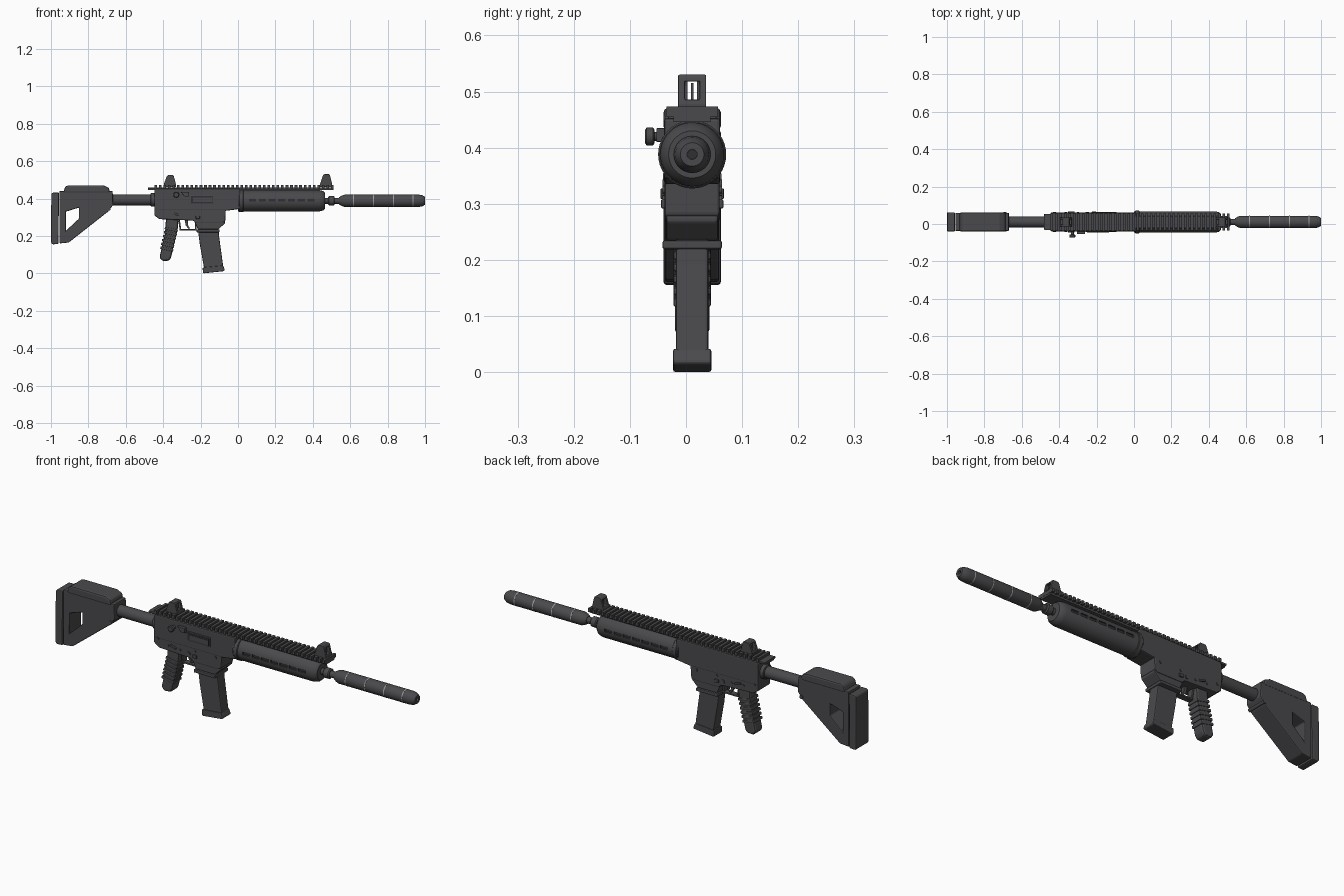
import bpy, bmesh, math
from mathutils import Matrix, Vector

CY, CZ = 0.011, 0.388          # bore axis


def mat(name, c):
    m = bpy.data.materials.new(name)
    m.diffuse_color = (*c, 1)
    return m


GREY = mat("gunmetal grey", (0.068, 0.068, 0.073))
DARK = mat("recess black", (0.03, 0.03, 0.033))
PALE = mat("pale ring grey", (0.34, 0.34, 0.35))


def finish(name, bm, m, bevel=0.0, smooth=False):
    bmesh.ops.recalc_face_normals(bm, faces=bm.faces)
    me = bpy.data.meshes.new(name)
    bm.to_mesh(me)
    bm.free()
    me.materials.append(m)
    ob = bpy.data.objects.new(name, me)
    bpy.context.collection.objects.link(ob)
    bpy.ops.object.select_all(action='DESELECT')
    bpy.context.view_layer.objects.active = ob
    ob.select_set(True)
    if smooth:
        bpy.ops.object.shade_smooth_by_angle(angle=math.radians(35))
    if bevel:
        b = ob.modifiers.new("bevel", 'BEVEL')
        b.width, b.segments, b.limit_method = bevel, 2, 'ANGLE'
    return ob


def box(name, c, s, m=GREY, bevel=0.0, tilt=0.0):
    bm = bmesh.new()
    M = Matrix.Translation(Vector(c)) @ Matrix.Rotation(tilt, 4, 'Y') @ Matrix.Diagonal((*s, 1))
    bmesh.ops.create_cube(bm, size=1, matrix=M)
    return finish(name, bm, m, bevel)


def prism(name, pts, half, m=GREY, bevel=0.0, cy=CY):
    """Side profile in x,z extruded across y."""
    bm = bmesh.new()
    a, b = ([bm.verts.new((x, cy + s * half, z)) for x, z in pts] for s in (-1, 1))
    bm.faces.new(a)
    bm.faces.new(b[::-1])
    for i in range(len(pts)):
        j = (i + 1) % len(pts)
        bm.faces.new((a[i], b[i], b[j], a[j]))
    return finish(name, bm, m, bevel)


def lathe(name, pts, m=GREY, n=32, origin=(0, CY, CZ), axis='X'):
    """Profile of (distance along axis, radius), turned round the axis."""
    bm = bmesh.new()
    rings = []
    for d, r in pts:
        ring = []
        for i in range(n):
            t = 2 * math.pi * i / n
            u, v = r * math.cos(t), r * math.sin(t)
            p = (d, u, v) if axis == 'X' else (u, d, v)
            ring.append(bm.verts.new(Vector(p) + Vector(origin)))
        rings.append(ring)
    for p, q in zip(rings, rings[1:]):
        for i in range(n):
            j = (i + 1) % n
            bm.faces.new((p[i], p[j], q[j], q[i]))
    bm.faces.new(rings[0])
    bm.faces.new(rings[-1])
    return finish(name, bm, m, smooth=True)


def cut(ob, cutter):
    md = ob.modifiers.new("cut", 'BOOLEAN')
    md.operation, md.object = 'DIFFERENCE', cutter
    bpy.context.view_layer.objects.active = ob
    bpy.ops.object.modifier_move_to_index(modifier="cut", index=0)
    bpy.ops.object.modifier_apply(modifier="cut")
    bpy.data.objects.remove(cutter)


# Shoulder stock with window, butt pad, cheek rest and tube
stock = prism("stock", [(-0.955, 0.44), (-0.67, 0.44), (-0.668, 0.365), (-0.695, 0.33),
                        (-0.905, 0.165), (-0.955, 0.16)], 0.048, bevel=0.01)
cut(stock, prism("stock_window", [(-0.92, 0.33), (-0.85, 0.352), (-0.85, 0.293), (-0.92, 0.228)], 0.1))
prism("butt_pad", [(-0.998, 0.425), (-0.99, 0.432), (-0.957, 0.432), (-0.96, 0.157),
                   (-0.992, 0.155), (-1.0, 0.165)], 0.051, bevel=0.008)
prism("cheek_rest", [(-0.935, 0.43), (-0.925, 0.462), (-0.91, 0.471), (-0.72, 0.471),
                     (-0.69, 0.458), (-0.685, 0.43)], 0.051, bevel=0.008)
lathe("stock_screw", [(-0.052, 0.009), (0.052, 0.009)], n=12, origin=(-0.69, CY, 0.345), axis='Y')
lathe("stock_tube", [(-0.69, 0.029), (-0.44, 0.029)], origin=(0, CY, 0.393))
lathe("tube_collar", [(-0.468, 0.032), (-0.465, 0.036), (-0.446, 0.036)], origin=(0, CY, 0.393))

# Receiver: upper slab, lower frame, magazine well
prism("upper_receiver", [(-0.447, 0.335), (-0.447, 0.445), (-0.44, 0.453), (0.012, 0.453),
                         (0.012, 0.345), (-0.06, 0.335)], 0.05, bevel=0.007)
prism("lower_receiver", [(-0.447, 0.345), (-0.447, 0.31), (-0.42, 0.29), (-0.24, 0.282),
                         (-0.225, 0.268), (-0.085, 0.268), (-0.068, 0.28), (-0.065, 0.345)],
      0.049, bevel=0.005)
prism("magazine_well", [(-0.235, 0.28), (-0.22, 0.25), (-0.215, 0.235), (-0.105, 0.235),
                        (-0.07, 0.268), (-0.07, 0.28)], 0.046, bevel=0.004)
box("magazine_well_lip", (-0.16, CY, 0.227), (0.122, 0.106, 0.016), bevel=0.004)

# Ejection port in the front side with a bolt inside
port = (-0.193, CY - 0.05, 0.395)
box("port_frame", port, (0.132, 0.008, 0.048), bevel=0.002)
box("port_recess", (port[0], port[1] - 0.0035, port[2]), (0.118, 0.004, 0.036), DARK)
box("bolt", (port[0] + 0.005, port[1] - 0.005, port[2] - 0.002), (0.104, 0.004, 0.024))
prism("case_deflector", [(-0.305, 0.435), (-0.262, 0.435), (-0.262, 0.41), (-0.285, 0.41)],
      0.01, cy=CY - 0.054, bevel=0.002)
lathe("charging_stem", [(-0.07, 0.008), (0, 0.008)], n=16, origin=(-0.33, CY, 0.42), axis='Y')
lathe("charging_knob", [(-0.084, 0.012), (-0.081, 0.016), (-0.07, 0.016), (-0.067, 0.012)],
      n=20, origin=(-0.33, CY, 0.42), axis='Y')

# Pins and controls on both sides
for i, (x, z, r) in enumerate([(-0.425, 0.335, 0.008), (-0.365, 0.315, 0.006), (-0.30, 0.31, 0.006),
                               (-0.25, 0.305, 0.01), (-0.215, 0.325, 0.006), (-0.10, 0.325, 0.007)]):
    lathe("pin_%d" % i, [(-0.053, r), (0.053, r)], n=12, origin=(x, CY, z), axis='Y')
for s in (-1, 1):
    box("selector_lever", (-0.335, CY + s * 0.052, 0.318), (0.035, 0.009, 0.01), bevel=0.002, tilt=0.3)
    box("magazine_catch", (-0.215, CY + s * 0.051, 0.30), (0.022, 0.009, 0.016), bevel=0.002)

# Trigger and guard
prism("trigger", [(-0.285, 0.285), (-0.268, 0.285), (-0.268, 0.26), (-0.257, 0.24),
                  (-0.265, 0.238), (-0.28, 0.258)], 0.009)
box("guard_bottom", (-0.267, CY, 0.232), (0.094, 0.03, 0.008), bevel=0.002)
box("guard_front", (-0.226, CY, 0.255), (0.009, 0.03, 0.05), bevel=0.002)
box("guard_rear", (-0.311, CY, 0.257), (0.009, 0.03, 0.055), bevel=0.002, tilt=-0.15)

# Grip with raised finger bands
prism("grip", [(-0.385, 0.295), (-0.318, 0.295), (-0.322, 0.24), (-0.358, 0.085), (-0.368, 0.068),
               (-0.405, 0.066), (-0.42, 0.085), (-0.39, 0.215)], 0.031, bevel=0.01)
for i in range(6):
    z = 0.235 - i * 0.021
    box("grip_band_%d" % i, (-0.357 - (0.235 - z) * 0.225, CY, z), (0.071, 0.067, 0.014),
        bevel=0.004, tilt=0.21)

# Magazine and floor plate
prism("magazine", [(-0.215, 0.24), (-0.105, 0.24), (-0.1, 0.19), (-0.078, 0.03),
                   (-0.18, 0.02), (-0.205, 0.16)], 0.029, bevel=0.005)
prism("magazine_floor", [(-0.189, 0.032), (-0.08, 0.042), (-0.07, 0.018), (-0.075, 0.012),
                         (-0.185, 0.0), (-0.188, 0.006)], 0.034, bevel=0.004)

# Round handguard with slots along both sides
guard = lathe("handguard", [(0.0, 0.057), (0.435, 0.057), (0.455, 0.052), (0.466, 0.042)], n=40)
for i in range(7):
    for s in (-1, 1):
        x = 0.078 + i * 0.052
        cut(guard, box("slot", (x, CY + s * 0.057, 0.392), (0.04, 0.016, 0.015)))
        box("slot_floor", (x, CY + s * 0.049, 0.392), (0.038, 0.004, 0.013), DARK)
lathe("handguard_collar", [(0.006, 0.058), (0.009, 0.0607), (0.026, 0.0607), (0.029, 0.058)], n=40)

# Toothed top rail
box("rail_base", (0.015, CY, 0.453), (0.99, 0.066, 0.014))
box("rail_rear_plate", (-0.455, CY, 0.455), (0.05, 0.086, 0.01), bevel=0.002)
for i in range(40):
    prism("rail_tooth_%d" % i, [(-0.447 + i * 0.0242 + dx, z) for dx, z in
                                ((0, 0.455), (0.014, 0.455), (0.014, 0.473), (0, 0.473))], 0.046)

# Front and rear sights, each a framed post
for name, x, top in (("rear_sight", -0.362, 0.525), ("front_sight", 0.473, 0.53)):
    sight = prism(name, [(x - 0.034, 0.462), (x - 0.034, 0.478), (x - 0.019, top - 0.006),
                         (x - 0.013, top), (x + 0.015, top), (x + 0.019, top - 0.006),
                         (x + 0.03, 0.478), (x + 0.03, 0.462)], 0.025, bevel=0.002)
    cut(sight, box("sight_window", (x, CY, 0.502), (0.2, 0.026, 0.032)))
    box(name + "_post", (x, CY, 0.498), (0.006, 0.004, 0.034))
    for s in (-1, 1):
        box(name + "_cheek", (x, CY + s * 0.011, 0.502), (0.02, 0.005, 0.034))

# Barrel, muzzle collar and suppressor
lathe("barrel", [(0.44, 0.016), (0.57, 0.016)], n=24)
lathe("muzzle_collar", [(0.482, 0.02), (0.487, 0.025), (0.512, 0.025), (0.517, 0.02)], n=24)
lathe("suppressor", [(0.54, 0.019), (0.555, 0.028), (0.57, 0.033), (0.965, 0.033), (0.985, 0.03),
                     (1.0, 0.021), (1.0, 0.009), (0.97, 0.009)])
lathe("bore", [(0.968, 0.0088), (0.975, 0.0088)], DARK, 16)
for i, x in enumerate((0.617, 0.725, 0.832, 0.935)):
    lathe("suppressor_ring_%d" % i, [(x - 0.0025, 0.0336), (x + 0.0025, 0.0336)], PALE)
